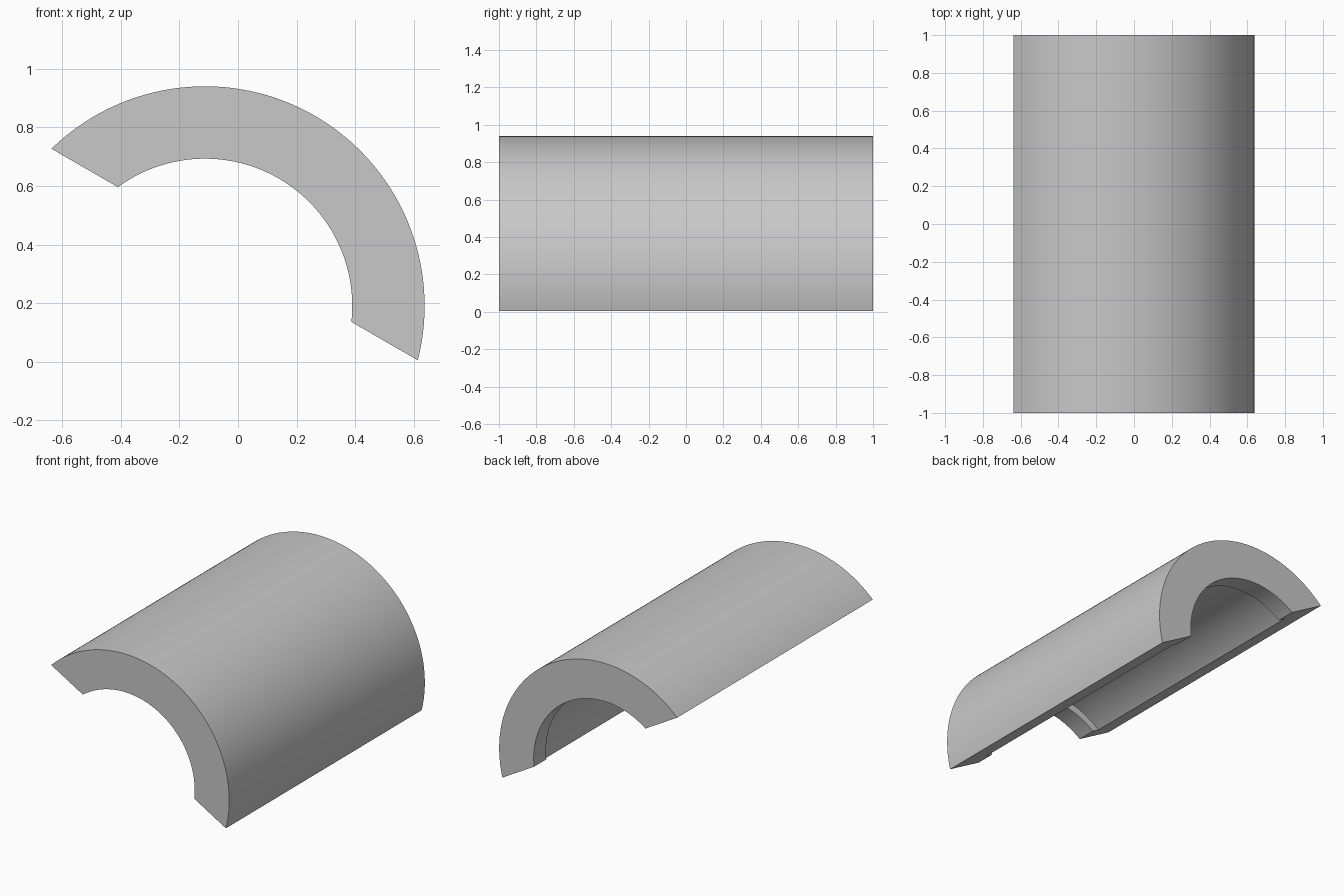
import bpy, bmesh, math

cube = bpy.data.objects.get("Cube")
if cube:
    bpy.data.objects.remove(cube, do_unlink=True)

# Section of the sleeve: centre, radii, and the tilted flat cut
CX, CZ = -0.113, 0.19
OUTER, BORE, RECESS = 0.75, 0.503, 0.55
LIP = 0.125
CUT_OFFSET, TILT = 0.203, math.radians(60)
SEGMENTS = 96

# Wall profile as (radius, y), with a lip at each end of the bore
step = 1 - LIP
profile = [(OUTER, -1), (OUTER, 1), (BORE, 1), (BORE, step),
           (RECESS, step), (RECESS, -step), (BORE, -step), (BORE, -1)]


def arc(bm, radius, y):
    """Arc of points around the axis, ending on the flat cut."""
    half = math.acos(CUT_OFFSET / radius)
    points = []
    for i in range(SEGMENTS + 1):
        a = TILT - half + 2 * half * i / SEGMENTS
        points.append(bm.verts.new((CX + radius * math.cos(a), y,
                                    CZ + radius * math.sin(a))))
    return points


# Sweep the profile and close both cut faces
bm = bmesh.new()
arcs = [arc(bm, r, y) for r, y in profile]
for a, b in zip(arcs, arcs[1:] + arcs[:1]):
    for i in range(SEGMENTS):
        bm.faces.new((a[i], b[i], b[i + 1], a[i + 1]))
for end in (0, SEGMENTS):
    bm.faces.new([a[end] for a in arcs])
bmesh.ops.recalc_face_normals(bm, faces=bm.faces)

mesh = bpy.data.meshes.new("half_sleeve")
bm.to_mesh(mesh)
bm.free()
sleeve = bpy.data.objects.new("half_sleeve", mesh)
bpy.context.collection.objects.link(sleeve)

# Plain grey
grey = bpy.data.materials.new("light_grey")
grey.use_nodes = True
colour = (0.58, 0.58, 0.58, 1)
grey.diffuse_color = colour
grey.node_tree.nodes["Principled BSDF"].inputs["Base Color"].default_value = colour
mesh.materials.append(grey)

# Smooth curved walls with sharp rims
bpy.ops.object.select_all(action="DESELECT")
sleeve.select_set(True)
bpy.context.view_layer.objects.active = sleeve
bpy.ops.object.shade_smooth_by_angle(angle=math.radians(30))
